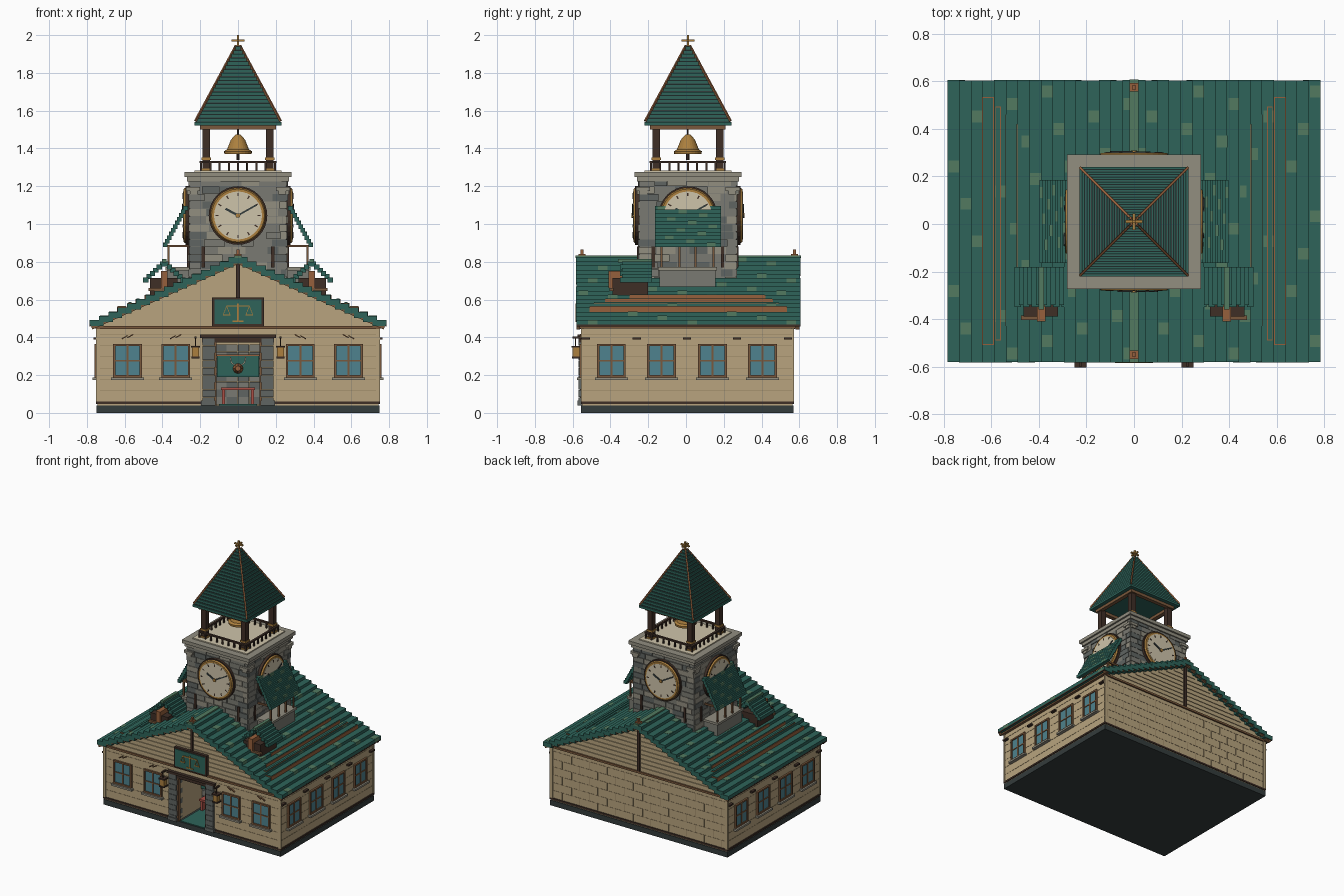
import bpy, bmesh, random
from math import pi, sin, cos
from mathutils import Matrix, Vector

if "Cube" in bpy.data.objects:
    bpy.data.objects.remove(bpy.data.objects["Cube"])

random.seed(4)
COL = dict(green=(46, 100, 90), moss=(82, 122, 96), cream=(184, 164, 126), seam=(150, 130, 98), stone=(122, 122, 114),
           stone_dark=(96, 101, 98), stone_light=(146, 142, 128), wood=(62, 46, 38), trim=(122, 88, 60), copper=(150, 96, 60),
           brass=(172, 128, 62), glass=(78, 130, 142), dial=(206, 196, 170), slate=(52, 60, 60), red=(170, 80, 70))
parts, mats = {}, {}


def part(name, col):
    return parts.setdefault(name, (bmesh.new(), col))[0]


def box(name, col, x0, x1, y0, y1, z0, z1, T=Matrix(), mirror=False):
    for s in ((1, -1) if mirror else (1,)):
        c = Vector((s * (x0 + x1) / 2, (y0 + y1) / 2, (z0 + z1) / 2))
        m = T @ Matrix.Translation(c) @ Matrix.Diagonal((x1 - x0, y1 - y0, z1 - z0, 1))
        bmesh.ops.create_cube(part(name, col), size=1, matrix=m)


def bar(name, col, p, q, w, h, T=Matrix(), mirror=False):
    for s in ((1, -1) if mirror else (1,)):
        a, b = Vector((s * p[0], p[1], p[2])), Vector((s * q[0], q[1], q[2]))
        r = (b - a).to_track_quat('X', 'Z').to_matrix().to_4x4()
        m = T @ Matrix.Translation((a + b) / 2) @ r @ Matrix.Diagonal(((b - a).length, w, h, 1))
        bmesh.ops.create_cube(part(name, col), size=1, matrix=m)


def cone(name, col, r0, r1, z0, z1, T=Matrix(), n=24):
    bmesh.ops.create_cone(part(name, col), cap_ends=True, segments=n, radius1=r0, radius2=r1, depth=z1 - z0,
                          matrix=T @ Matrix.Translation((0, 0, (z0 + z1) / 2)))


def facing(k, x, y, z):
    # local -y becomes the outward direction: 0 front, 1 right, 2 back, 3 left
    return Matrix.Translation((x, y, z)) @ Matrix.Rotation(k * pi / 2, 4, 'Z')


# Plinth and walls, leaving an entrance recess
box('plinth', 'slate', -.75, .75, -.555, .57, 0, .04)
box('walls', 'cream', -.745, .745, -.25, .565, .04, .47)
box('walls', 'cream', .12, .745, -.55, -.25, .04, .47, mirror=True)
box('walls', 'cream', -.12, .12, -.55, -.25, .38, .47)
box('base_band', 'wood', .19, .752, -.557, .572, .047, .06, mirror=True)
box('base_band', 'wood', -.2, .2, .5, .572, .047, .06)
for y in (-.552, .567):
    box('corner_boards', 'cream', .73, .752, y - .005, y + .005, .06, .46, mirror=True)
    box('gable_band', 'trim', -.75, .75, y - .009, y + .009, .445, .46)
for i in range(6):
    z = .115 + .06 * i
    box('wall_seams', 'seam', -.746, .746, .5, .5665, z, z + .003)
    box('wall_seams', 'seam', .2, .7465, -.5515, .566, z, z + .003, mirror=True)
    for j in range(10):
        x = -.7 + .15 * j + (i % 2) * .07
        box('wall_seams', 'seam', x, x + .003, .5, .5665, z - .06, z)

# Gable prism with clapboards
bm = part('gable_walls', 'cream')
tri = [bm.verts.new(v) for v in ((-.75, -.545, .46), (.75, -.545, .46), (0, -.545, .805))]
face = bm.faces.new(tri)
new = bmesh.ops.extrude_face_region(bm, geom=[face])['geom']
bmesh.ops.translate(bm, verts=[v for v in new if isinstance(v, bmesh.types.BMVert)], vec=(0, 1.105, 0))
for i in range(10):
    z = .462 + .033 * i
    w = (.80 - z - .03) / .46
    box('clapboards', 'cream', -w, w, -.551, .566, z, z + .029)
box('king_posts', 'wood', -.01, .01, -.562, .577, .46, .8)
for y in (-.57, .59):
    bar('rake_boards', 'trim', (0, y, .80), (.775, y, .452), .02, .022, mirror=True)

# Main roof: stepped shingle courses with weathered shingles
N, S = 16, .785 / 16
for i in range(N):
    z = .818 - .0222 * i
    a = random.uniform(-.004, .004)
    box('main_roof', 'green', max(0, i * S - .025), (i + 1) * S, -.582 + a / 3, .606 + a / 3, z - .026, z + .006, mirror=True)
    box('course_edges', 'wood', (i + 1) * S - .004, (i + 1) * S + .0005, -.581, .605, z - .027, z - .018, mirror=True)
    for s in (1, -1):
        for j in range(22):
            if (i * 7 + j + (s > 0) * 4) % 10 == 0:
                y = -.57 + j * .0525
                x = s * (i + .5) * S
                box('weathered_shingles', 'moss', x - .02, x + .025 * s ** 2, y, y + .05, z - .018, z + .0075)
box('ridge_cap', 'moss', -.018, .018, -.584, .608, .82, .834)
for y in (-.55, .575):
    box('ridge_finials', 'copper', -.018, .018, y - .018, y + .018, .82, .842)
    box('ridge_finials', 'brass', -.008, .008, y - .008, y + .008, .84, .865)
for x, y0, y1 in ((.615, -.51, .535), (.572, -.49, .495), (.53, -.43, .46), (.482, -.3, .42)):
    z = .845 - .455 * x
    w = .025 if x > .6 else .012
    box('roof_strip_edges', 'copper', x - w, x + w, y0, y1, z - .03, z - .002, mirror=True)
    box('roof_strips', 'green', x - w + .004, x + w - .004, y0 + .004, y1 - .004, z - .02, z + .002, mirror=True)


# Windows on front and both sides
def window(T):
    box('window_glass', 'glass', -.068, .068, -.006, .005, -.085, .085, T)
    for s in (-1, 1):
        box('window_frames', 'trim', s * .07 - .006, s * .07 + .006, -.014, .005, -.088, .088, T)
        box('window_frames', 'trim', -.076, .076, -.014, .005, s * .083 - .006, s * .083 + .006, T)
    box('window_frames', 'trim', -.005, .005, -.011, .005, -.08, .08, T)
    box('window_frames', 'trim', -.07, .07, -.011, .005, -.004, .004, T)
    box('window_sills', 'stone_light', -.087, .087, -.026, .005, -.104, -.09, T)


for x in (-.585, -.33, .33, .585):
    window(facing(0, x, -.55, .277))
    s = 1 if x > 0 else -1
    for d in (0, .03):
        bar('wall_ornaments', 'trim', (x - s * .03 + s * d, -.555, .415 - d * .2), (x + s * d, -.555, .392 - d * .2 + .006), .012, .006)
for y in (-.395, -.13, .14, .405):
    window(facing(1, .745, y, .277))
    window(facing(3, -.745, y, .277))
for y in (-.53, -.26, .005, .27, .54):
    box('eave_brackets', 'wood', .74, .765, y - .022, y + .022, .388, .4, mirror=True)
box('eave_beam', 'trim', .73, .765, -.56, .58, .448, .462, mirror=True)

# Entrance portal and the things inside
for i in range(9):
    z = .045 + .039 * i
    o = .006 * (i % 2)
    box('door_jambs', 'stone' if i % 2 else 'stone_dark', .125 - o, .188, -.568, -.5, z, z + .037, mirror=True)
box('door_jambs', 'stone_light', .12, .195, -.575, -.5, .04, .065, mirror=True)
box('door_lintel', 'wood', -.2, .2, -.575, -.53, .396, .414)
box('door_lintel', 'stone', -.19, .19, -.567, -.52, .372, .396)
box('door_frame', 'trim', .113, .125, -.56, -.53, .04, .372, mirror=True)
for i in range(8):
    for j in range(4):
        x = -.12 + .06 * j
        box('inner_wall_' + str((i + j) % 2), ('stone', 'stone_dark')[(i + j) % 2], x, x + .058, -.262, -.245, .045 + .04 * i, .083 + .04 * i)
box('carpet', 'green', -.1, .1, -.55, -.26, .035, .046)
box('wall_hanging', 'green', -.112, .112, -.285, -.262, .19, .30)
box('wall_hanging_rail', 'copper', -.115, .115, -.288, -.262, .30, .31)
box('bench', 'red', -.09, .09, -.34, -.28, .12, .135)
box('bench', 'red', .07, .085, -.33, -.29, .045, .12, mirror=True)
cone('trophy_head', 'copper', .028, .014, 0, .06, Matrix.Translation((0, -.285, .235)) @ Matrix.Rotation(pi / 2, 4, 'X'), 8)
bar('trophy_antlers', 'dial', (.01, -.3, .25), (.035, -.3, .265), .006, .006, mirror=True)
bar('trophy_antlers', 'dial', (.035, -.3, .265), (.04, -.3, .295), .006, .006, mirror=True)

# Lanterns
box('lantern_arms', 'wood', .219, .231, -.6, -.545, .395, .405, mirror=True)
box('lantern_arms', 'wood', .222, .228, -.588, -.582, .35, .4, mirror=True)
box('lantern_caps', 'wood', .2, .25, -.605, -.557, .345, .355, mirror=True)
box('lantern_glass', 'brass', .207, .243, -.6, -.562, .298, .345, mirror=True)
box('lantern_caps', 'wood', .203, .247, -.604, -.558, .288, .298, mirror=True)

# Sign board with a balance emblem
box('sign_frame', 'wood', -.137, .137, -.575, -.545, .458, .612)
box('sign_panel', 'green', -.125, .125, -.58, -.57, .47, .6)
box('sign_balance', 'brass', -.004, .004, -.586, -.578, .485, .58)
box('sign_balance', 'brass', -.06, .06, -.586, -.578, .562, .569)
box('sign_balance', 'brass', -.03, .03, -.586, -.578, .482, .489)
box('sign_balance', 'brass', .04, .08, -.586, -.578, .515, .521, mirror=True)
for d in (-.018, .018):
    bar('sign_balance', 'brass', (.06, -.582, .565), (.06 + d, -.582, .52), .005, .003, mirror=True)

# Small roof dormers
box('dormer_boxes', 'wood', .32, .465, -.39, -.2, .62, .715, mirror=True)
box('dormer_frames', 'trim', .31, .475, -.405, -.385, .645, .66, mirror=True)
box('dormer_vents', 'copper', .372, .408, -.41, -.3, .66, .75, mirror=True)
for i in range(6):
    for s in (-1, 1):
        x, z = .39 + s * (.009 + .018 * i), .79 - .017 * i
        box('dormer_roofs', 'green', x - .014, x + .014, -.34 - .01 * (i % 2), -.18, z - .014, z + .012, mirror=True)
box('dormer_ridges', 'moss', .378, .402, -.36, -.18, .795, .815, mirror=True)

# Stone tower with coursed blocks and corner stones
TY = .01
C = Matrix.Translation((0, TY, 0))
box('tower_core', 'stone', -.255, .255, -.255, .255, .45, 1.24, C)
for k in range(4):
    T = facing(k, 0, TY, 0)
    for i in range(15):
        z, x = .64 + .04 * i, -.258
        while x < .25:
            w = min(random.uniform(.06, .12), .258 - x)
            c = random.choice(['stone', 'stone', 'stone_dark', 'stone_light'])
            d = .26 + random.uniform(-.002, .004)
            box('tower_blocks_' + c, c, x + .0015, x + w - .0015, -d, -.25, z + .0015, z + .0385, T)
            x += w
    # Corbels and slit openings
    box('corbels', 'stone_light', .2, .268, -.275, -.25, 1.175, 1.195, T, True)
    box('corbels', 'stone_light', .215, .255, -.27, -.25, 1.155, 1.175, T, True)
    box('tower_slits', 'wood', .175, .192, -.269, -.25, .77, .88, T, True)
    # Clock
    D = T @ Matrix.Translation((0, -.255, 1.045)) @ Matrix.Rotation(pi / 2, 4, 'X')
    cone('clock_rims', 'wood', .155, .155, 0, .024, D, 32)
    cone('clock_rings', 'brass', .149, .14, .02, .034, D, 32)
    cone('clock_faces', 'dial', .127, .127, .02, .036, D, 32)
    for h in range(12):
        a = h * pi / 6
        bar('clock_marks', 'wood', (.102 * cos(a), .102 * sin(a), .036), (.12 * cos(a), .12 * sin(a), .036), .007, .004, D)
    bar('clock_hands', 'slate', (.01, -.005, .038), (-.066, .036, .038), .012, .005, D)
    bar('clock_hands', 'slate', (-.012, -.006, .039), (.098, .056, .039), .009, .005, D)
    cone('clock_hubs', 'brass', .012, .012, .034, .044, D, 12)
    # Belfry railing and copper hips
    box('belfry_rails', 'wood', -.2, .2, -.203, -.187, 1.322, 1.333, T)
    for j in range(9):
        x = -.195 + j * .0488
        box('belfry_balusters', 'wood', x - .005, x + .005, -.2, -.19, 1.28, 1.325, T)
    bar('spire_hips', 'copper', (.226, -.226, 1.545), (.01, -.01, 1.945), .01, .01, T)
    box('spire_eaves', 'trim', -.2, .2, -.2, -.17, 1.5, 1.522, T)
    # Belfry posts
    box('belfry_posts', 'wood', .148, .188, -.188, -.148, 1.28, 1.51, T)
    box('post_collars', 'brass', .143, .193, -.193, -.143, 1.34, 1.352, T)
    box('post_collars', 'wood', .143, .193, -.193, -.143, 1.28, 1.295, T)
box('tower_cornice', 'stone_light', -.27, .27, -.27, .27, 1.225, 1.25, C)
box('tower_cornice', 'stone_light', -.283, .283, -.283, .283, 1.25, 1.276, C)
box('belfry_deck', 'dial', -.23, .23, -.23, .23, 1.27, 1.284, C)

# Stepped spire, finial and bell
for i in range(21):
    w, z = .23 - .0105 * i, 1.522 + .02 * i
    box('spire', 'green', -w, w, -w, w, z, z + .017, C)
    box('spire_gaps', 'slate', -w + .008, w - .008, -w + .008, w - .008, z + .015, z + .021, C)
box('finial', 'brass', -.006, .006, -.006, .006, 1.93, 2.0, C)
box('finial', 'copper', -.035, .035, -.006, .006, 1.967, 1.978, C)
box('finial', 'copper', -.006, .006, -.035, .035, 1.967, 1.978, C)
prof = [(.072, 1.37), (.074, 1.385), (.058, 1.395), (.048, 1.42), (.038, 1.445), (.024, 1.462), (.01, 1.475)]
for (r0, z0), (r1, z1) in zip(prof, prof[1:]):
    cone('bell', 'brass', r0, r1, z0, z1, C)
cone('bell_clapper', 'wood', .009, .009, 1.34, 1.375, C, 8)
cone('bell_rod', 'wood', .004, .004, 1.47, 1.525, C, 8)

# Side bays with steep awnings
box('bay_bases', 'stone', .25, .375, -.14, .155, .6, .76, mirror=True)
box('bay_ledges', 'stone_light', .25, .385, -.148, .163, .755, .772, mirror=True)
for y in (-.13, -.035, .05, .145):
    box('bay_posts', 'trim', .362, .374, y - .006, y + .006, .77, .89, mirror=True)
box('bay_beams', 'trim', .26, .378, -.137, -.125, .878, .89, mirror=True)
box('bay_beams', 'trim', .26, .378, .14, .152, .878, .89, mirror=True)
box('bay_beams', 'trim', .36, .378, -.14, .155, .878, .89, mirror=True)
for i in range(11):
    x, z = .278 + .0107 * i, 1.085 - .0195 * i
    box('bay_awnings', 'green', x - .012, x + .012, -.165, .185, z - .013, z + .01, mirror=True)
    y = -.15 + (i * .11) % .28
    box('awning_weathering', 'moss', x, x + .0128, y, y + .045, z - .009, z + .011, mirror=True)

# Turn every collected part into an object
for name, (bm, col) in parts.items():
    if col not in mats:
        mats[col] = bpy.data.materials.new(col)
        mats[col].diffuse_color = [((v / 255 + .055) / 1.055) ** 2.4 for v in COL[col]] + [1]
    bmesh.ops.recalc_face_normals(bm, faces=bm.faces)
    me = bpy.data.meshes.new(name)
    bm.to_mesh(me)
    bm.free()
    me.materials.append(mats[col])
    bpy.context.collection.objects.link(bpy.data.objects.new(name, me))

for m in bpy.data.materials:
    if m.users and not m.is_grease_pencil:
        m.use_nodes = True
        m.node_tree.nodes["Principled BSDF"].inputs["Base Color"].default_value = m.diffuse_color
